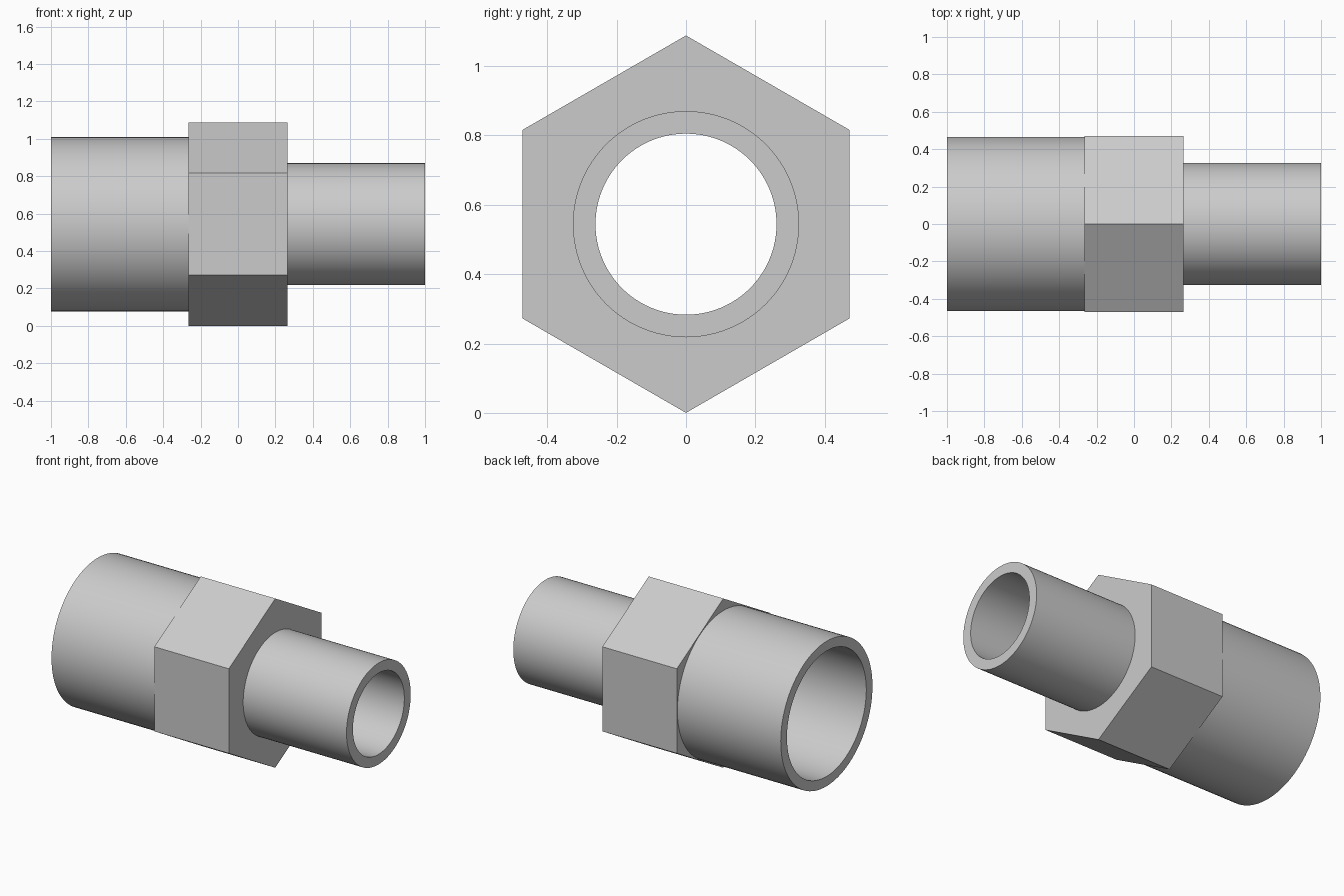
import bpy
import bmesh
from math import cos, sin, pi, radians

cube = bpy.data.objects.get("Cube")
if cube:
    bpy.data.objects.remove(cube, do_unlink=True)

SEGMENTS = 96
APOTHEM = 0.471
CENTRE_Z = 0.544
END = 1.0
COLLAR = 0.265
BIG_OUT, BIG_IN = 0.466, 0.403
SMALL_OUT, SMALL_IN = 0.326, 0.261
HEX = "hex"

steel = bpy.data.materials.new("grey_steel")
colour = (0.6, 0.6, 0.6, 1)
steel.diffuse_color = colour
steel.use_nodes = True
steel.node_tree.nodes["Principled BSDF"].inputs["Base Color"].default_value = colour


def radius_at(radius, angle):
    """Constant radius, or the distance to a hexagon with corners up and down."""
    if radius != HEX:
        return radius
    return APOTHEM / cos(angle % (pi / 3) - pi / 6)


def turned_part(name, *profiles):
    """Sweep open (x, radius) profiles around the x axis."""
    bm = bmesh.new()
    for profile in profiles:
        rings = []
        for x, radius in profile:
            ring = []
            for i in range(SEGMENTS):
                a = 2 * pi * i / SEGMENTS
                r = radius_at(radius, a)
                ring.append(bm.verts.new((x, r * sin(a), r * cos(a))))
            rings.append(ring)
        for first, second in zip(rings, rings[1:]):
            for i in range(SEGMENTS):
                j = (i + 1) % SEGMENTS
                bm.faces.new((first[i], second[i], second[j], first[j]))
    # profiles run with the solid on their right, so flip to face outward
    bmesh.ops.reverse_faces(bm, faces=bm.faces[:])
    mesh = bpy.data.meshes.new(name)
    bm.to_mesh(mesh)
    bm.free()
    mesh.materials.append(steel)
    obj = bpy.data.objects.new(name, mesh)
    obj.location.z = CENTRE_Z
    bpy.context.collection.objects.link(obj)
    bpy.ops.object.select_all(action="DESELECT")
    obj.select_set(True)
    bpy.context.view_layer.objects.active = obj
    bpy.ops.object.shade_smooth_by_angle(angle=radians(30))
    return obj


# Wide tube
turned_part("large_pipe",
            [(-COLLAR, BIG_IN), (-END, BIG_IN), (-END, BIG_OUT), (-COLLAR, BIG_OUT)])

# Hexagonal grip, with the bore stepping down inside it
turned_part("hex_collar",
            [(-COLLAR, BIG_OUT), (-COLLAR, HEX), (COLLAR, HEX), (COLLAR, SMALL_OUT)],
            [(COLLAR, SMALL_IN), (-COLLAR, SMALL_IN), (-COLLAR, BIG_IN)])

# Narrow tube
turned_part("small_pipe",
            [(COLLAR, SMALL_OUT), (END, SMALL_OUT), (END, SMALL_IN), (COLLAR, SMALL_IN)])
